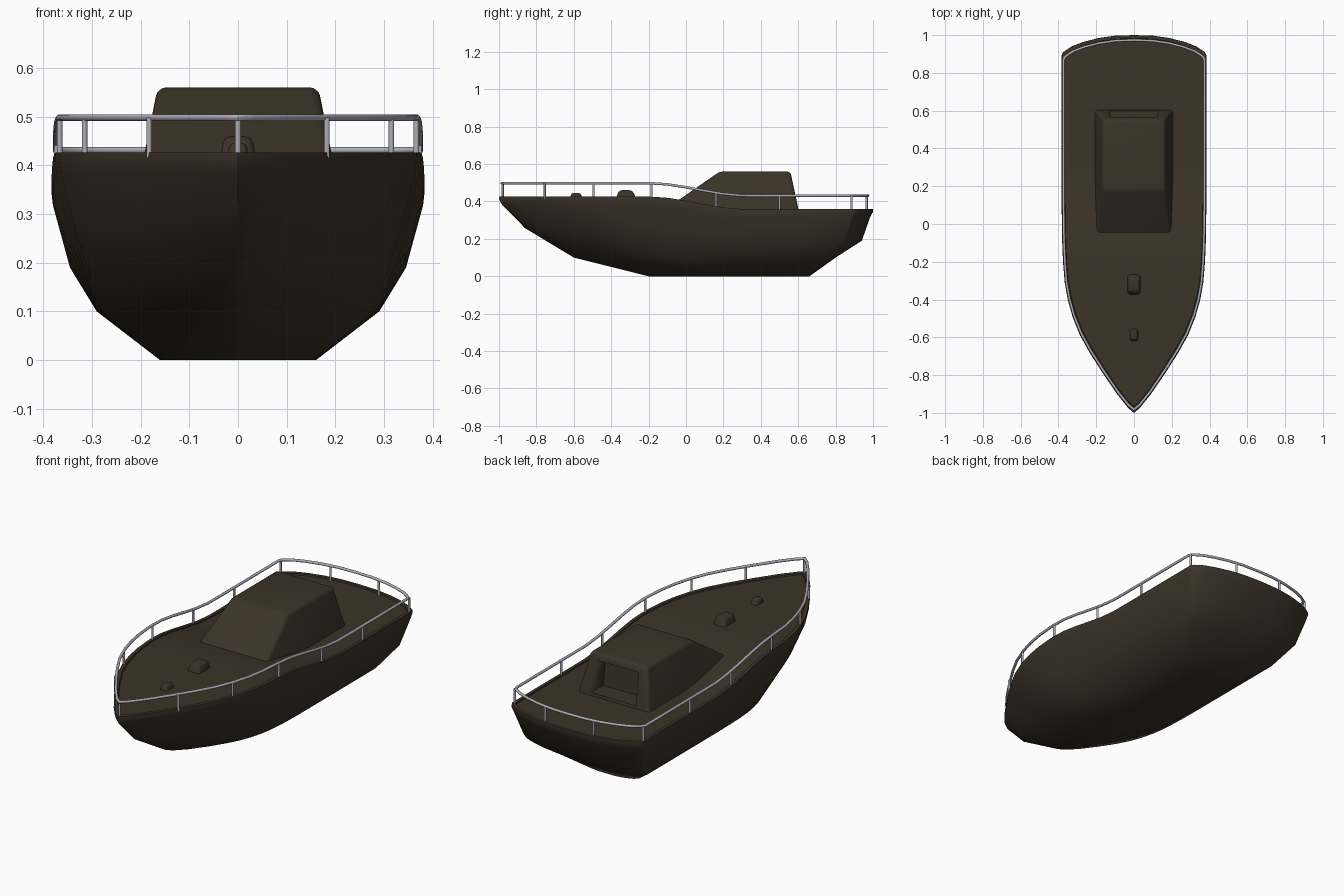
import bpy, bmesh, math
from mathutils import Vector

if "Cube" in bpy.data.objects:
    bpy.data.objects.remove(bpy.data.objects["Cube"])


def material(name, rgb):
    m = bpy.data.materials.new(name)
    m.diffuse_color = (*rgb, 1)
    m.use_nodes = True
    m.node_tree.nodes["Principled BSDF"].inputs["Base Color"].default_value = m.diffuse_color
    return m


BROWN = material("dark_brown", (0.044, 0.033, 0.021))
SILVER = material("silver", (0.42, 0.42, 0.47))

# half deck outline (x, y), bow to stern
HALF = [(0, -1), (0.03, -0.975), (0.09, -0.9), (0.165, -0.79), (0.235, -0.68),
        (0.285, -0.59), (0.325, -0.49), (0.35, -0.4), (0.366, -0.31), (0.375, -0.2),
        (0.379, -0.1), (0.381, 0), (0.382, 0.1), (0.382, 0.2), (0.382, 0.3),
        (0.382, 0.4), (0.382, 0.65), (0.382, 0.895), (0.372, 0.912), (0.33, 0.94),
        (0.27, 0.963), (0.19, 0.984), (0.1, 0.997), (0, 1)]
N = len(HALF)


def drop(y):
    """How far the deck has stepped down at y."""
    t = min(1, max(0, (y + 0.2) / 0.52))
    return 0.067 * t * t * (3 - 2 * t)


def deck_z(y):
    return 0.426 - drop(y)


def outline_x(y):
    for (x0, y0), (x1, y1) in zip(HALF, HALF[1:]):
        if y0 <= y <= y1:
            return x0 + (x1 - x0) * (y - y0) / (y1 - y0)
    return 0


def make_object(name, bm, mat, angle=35):
    bmesh.ops.recalc_face_normals(bm, faces=bm.faces)
    me = bpy.data.meshes.new(name)
    bm.to_mesh(me)
    bm.free()
    me.materials.append(mat)
    ob = bpy.data.objects.new(name, me)
    bpy.context.collection.objects.link(ob)
    bpy.ops.object.select_all(action='DESELECT')
    ob.select_set(True)
    bpy.context.view_layer.objects.active = ob
    bpy.ops.object.shade_smooth_by_angle(angle=math.radians(angle))
    return ob


def ring(width, bow, stern, z, follow, power):
    """Closed outline scaled to a level; follow = how much it steps with the deck."""
    pts = []
    for x, y in HALF:
        yy = bow + (y + 1) / 2 * (stern - bow)
        pts.append(Vector((width * (x / 0.382) ** power, yy, z - follow * drop(yy))))
    return pts + [Vector((-p.x, p.y, p.z)) for p in pts[-2:0:-1]]


# hull: levels lofted from keel to gunwale, then a shallow toe rim and the deck
levels = [(0.16, -0.2, 0.66, 0.0, 0, 0.85),
          (0.29, -0.6, 0.80, 0.10, 0, 0.85),
          (0.345, -0.86, 0.94, 0.257, 1, 0.92),
          (0.38, -0.985, 0.985, 0.385, 1, 1),
          (0.383, -1.0, 1.0, 0.412, 1, 1),
          (0.382, -0.998, 0.999, 0.426, 1, 1),
          (0.366, -0.968, 0.983, 0.426, 1, 1),
          (0.364, -0.965, 0.981, 0.419, 1, 1)]
bm = bmesh.new()
rings = [[bm.verts.new(p) for p in ring(*lv)] for lv in levels]
M = len(rings[0])
for a, b in zip(rings, rings[1:]):
    for i in range(M):
        j = (i + 1) % M
        bm.faces.new((a[i], a[j], b[j], b[i]))
for r in (rings[0], rings[-1]):
    for i in range(N - 1):
        quad = [r[i], r[i + 1], r[(M - i - 1) % M], r[(M - i) % M]]
        bm.faces.new(list(dict.fromkeys(quad)))
make_object("hull", bm, BROWN, 38)


# tapered block given base and top rectangles (half_x, y0, y1, z)
def block(name, base, top, bevel, segs):
    bm = bmesh.new()
    rows = []
    for hx, y0, y1, z in (base, top):
        rows.append([bm.verts.new((x, y, z)) for x, y in
                     ((-hx, y0), (hx, y0), (hx, y1), (-hx, y1))])
    lo, hi = rows
    bm.faces.new(lo)
    bm.faces.new(hi)
    for i in range(4):
        j = (i + 1) % 4
        bm.faces.new((lo[i], lo[j], hi[j], hi[i]))
    if bevel:
        edges = [e for e in bm.edges if max(v.co.z for v in e.verts) > base[3] + 0.001]
        bmesh.ops.bevel(bm, geom=edges, offset=bevel, segments=segs,
                        profile=0.5, affect='EDGES')
    return make_object(name, bm, BROWN)


# cabin with a doorway recess in the back
cabin = block("cabin", (0.208, -0.13, 0.604, 0.345), (0.165, 0.18, 0.558, 0.56), 0.018, 4)
cutter = block("doorway_cutter", (0.13, 0.50, 0.7, 0.366), (0.12, 0.49, 0.7, 0.525), 0, 1)
cutter.hide_render = True
mod = cabin.modifiers.new("doorway", 'BOOLEAN')
mod.operation = 'DIFFERENCE'
mod.solver = 'EXACT'
mod.object = cutter
bpy.context.view_layer.objects.active = cabin
bpy.ops.object.modifier_apply(modifier=mod.name)
bpy.data.objects.remove(cutter)

# foredeck hatches
block("large_hatch", (0.036, -0.375, -0.265, 0.41), (0.03, -0.36, -0.285, 0.46), 0.016, 3)
block("small_hatch", (0.022, -0.622, -0.552, 0.41), (0.018, -0.612, -0.564, 0.446), 0.011, 3)

# handrail: tube swept along the inset outline
RAIL = 0.072
rail_pts = ring(0.373, -0.983, 0.973, 0.426 + RAIL, 1, 1)
bm = bmesh.new()
tube = []
SIDES = 10
for i, p in enumerate(rail_pts):
    d0 = (p - rail_pts[i - 1]).normalized()
    d1 = (rail_pts[(i + 1) % M] - p).normalized()
    t = (d0 + d1).normalized()
    side = t.cross(Vector((0, 0, 1))).normalized()
    up = side.cross(t)
    stretch = min(1.8, 1 / max(0.3, t.dot(d1)))
    tube.append([bm.verts.new(p + 0.007 * (side * stretch * math.cos(k * math.tau / SIDES)
                                           + up * math.sin(k * math.tau / SIDES)))
                 for k in range(SIDES)])
for i in range(M):
    a, b = tube[i], tube[(i + 1) % M]
    for k in range(SIDES):
        m = (k + 1) % SIDES
        bm.faces.new((a[k], a[m], b[m], b[k]))
make_object("handrail", bm, SILVER, 50)

# rail posts
spots = [(0, -0.98)]
for y in (-0.755, -0.495, -0.185, 0.16, 0.5, 0.885):
    x = outline_x(y) * 0.975
    spots += [(x, y), (-x, y)]
spots += [(0.14, 0.966), (-0.14, 0.966)]
for i, (x, y) in enumerate(spots):
    bm = bmesh.new()
    bmesh.ops.create_cone(bm, cap_ends=True, segments=10, radius1=0.006, radius2=0.006,
                          depth=RAIL + 0.01)
    bmesh.ops.translate(bm, verts=bm.verts, vec=(x, y, deck_z(y) + RAIL / 2 - 0.005))
    make_object(f"rail_post_{i}", bm, SILVER, 40)
